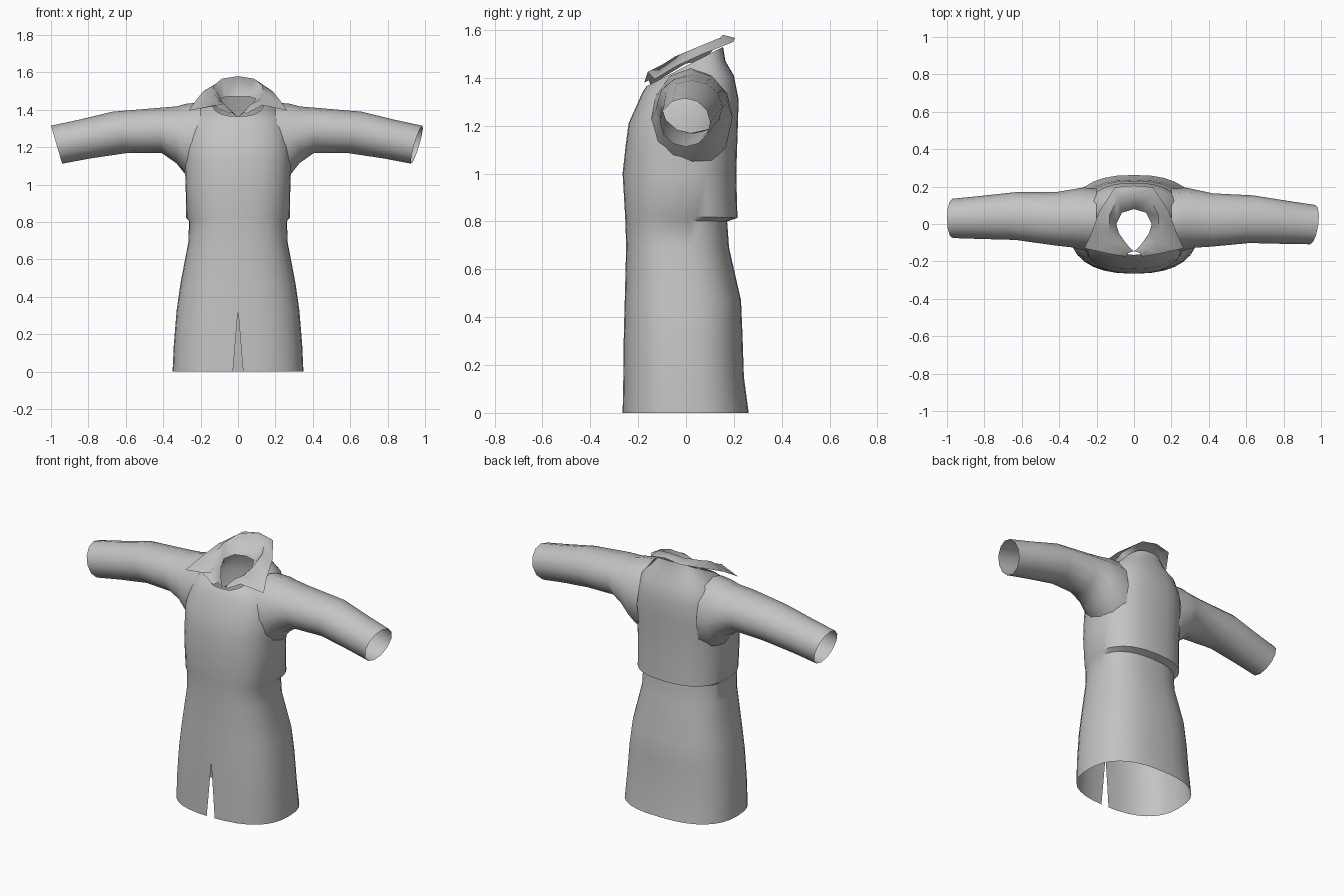
import bpy
import bmesh
from math import sin, cos, pi, radians

if "Cube" in bpy.data.objects:
    bpy.data.objects.remove(bpy.data.objects["Cube"])

COLOUR = (0.55, 0.55, 0.55, 1)
cloth = bpy.data.materials.new("grey cloth")
cloth.use_nodes = True
cloth.diffuse_color = COLOUR
shader = cloth.node_tree.nodes["Principled BSDF"]
shader.inputs["Base Color"].default_value = COLOUR
shader.inputs["Roughness"].default_value = 0.8


def loft(name, rows, angle=50):
    """Skin a list of equally long point rows into an open sheet of quads."""
    bm = bmesh.new()
    grid = [[bm.verts.new(p) for p in row] for row in rows]
    for low, high in zip(grid, grid[1:]):
        for i in range(len(low) - 1):
            bm.faces.new((low[i], low[i + 1], high[i + 1], high[i]))
    bmesh.ops.remove_doubles(bm, verts=bm.verts, dist=0.0005)
    mesh = bpy.data.meshes.new(name)
    bm.to_mesh(mesh)
    bm.free()
    mesh.materials.append(cloth)
    obj = bpy.data.objects.new(name, mesh)
    bpy.context.collection.objects.link(obj)
    bpy.ops.object.select_all(action='DESELECT')
    obj.select_set(True)
    bpy.context.view_layer.objects.active = obj
    bpy.ops.object.shade_smooth_by_angle(angle=radians(angle))
    return obj


def rounded(value, power):
    """Signed power, used for squarish ovals."""
    return (abs(value) ** power) * (1 if value >= 0 else -1)


# Coat body: front height, back height, half width, front y, back y
SLIT_TOP, SLIT_HALF = 0.33, 0.027
BODY = [
    (0, 0, 0.35, -0.265, 0.262),
    (0.15, 0.15, 0.343, -0.262, 0.242),
    (0.33, 0.33, 0.328, -0.26, 0.236),
    (0.47, 0.47, 0.308, -0.256, 0.23),
    (0.70, 0.69, 0.265, -0.25, 0.18),
    (0.81, 0.80, 0.262, -0.254, 0.172),
    (0.83, 0.815, 0.277, -0.255, 0.215),
    (1.00, 1.00, 0.28, -0.265, 0.21),
    (1.12, 1.12, 0.285, -0.252, 0.214),
    (1.21, 1.21, 0.285, -0.24, 0.217),
    (1.30, 1.31, 0.27, -0.20, 0.22),
    (1.34, 1.41, 0.24, -0.182, 0.20),
    (1.355, 1.47, 0.19, -0.172, 0.165),
    (1.365, 1.53, 0.14, -0.165, 0.155),
]


def body_ring(z_front, z_back, half, front, back, sides=32):
    ring = []
    for i in range(sides + 1):
        a = -pi / 2 + 2 * pi * i / sides
        x = half * rounded(cos(a), 0.8)
        t = (1 + rounded(sin(a), 0.8)) / 2
        # The sheet is left open at the front below the top of the slit
        if i in (0, sides):
            gap = SLIT_HALF * max(0, 1 - z_front / SLIT_TOP)
            x = gap if i == 0 else -gap
        ring.append((x, front + (back - front) * t,
                     z_front + (z_back - z_front) * t))
    return ring


loft("coat_body", [body_ring(*r) for r in BODY])

# Sleeves: top x, bottom x, top z, bottom z, front y, back y
SLEEVE = [
    (0.20, 0.20, 1.44, 1.00, -0.15, 0.19),
    (0.28, 0.27, 1.432, 1.04, -0.14, 0.195),
    (0.33, 0.33, 1.418, 1.115, -0.125, 0.185),
    (0.43, 0.41, 1.41, 1.17, -0.115, 0.17),
    (0.67, 0.60, 1.39, 1.168, -0.085, 0.17),
    (0.85, 0.79, 1.347, 1.14, -0.08, 0.15),
    (1.00, 0.94, 1.315, 1.112, -0.075, 0.135),
]


def sleeve(name, side, forward, skew, sides=12):
    rows = []
    for x_top, x_low, z_top, z_low, front, back in SLEEVE:
        row = []
        for i in range(sides + 1):
            a = side * 2 * pi * i / sides
            y = (front + back) / 2 + (back - front) / 2 * cos(a)
            t = (1 + sin(a)) / 2
            x = x_low + (x_top - x_low) * t
            reach = max(0, x - 0.3)
            x += skew * reach * (y - back)
            row.append((side * x, y - forward * reach,
                        z_low + (z_top - z_low) * t))
        rows.append(row)
    loft(name, rows)


sleeve("left_sleeve", 1, 0.05, 0.2)
sleeve("right_sleeve", -1, 0, 0)

# Collar, from centre back to centre front: neck edge, fold, outer edge
COLLAR = [
    ((0, 0.08, 1.47), (0, 0.155, 1.58), (0, 0.205, 1.567)),
    ((0.065, 0.06, 1.47), (0.085, 0.14, 1.567), (0.10, 0.197, 1.55)),
    ((0.095, 0, 1.46), (0.13, 0.05, 1.53), (0.185, 0.07, 1.50)),
    ((0.08, -0.05, 1.43), (0.135, -0.045, 1.49), (0.225, -0.04, 1.45)),
    ((0.045, -0.10, 1.40), (0.115, -0.10, 1.455), (0.265, -0.13, 1.395)),
    ((0.02, -0.13, 1.375), (0.07, -0.13, 1.43), (0.13, -0.16, 1.425)),
    ((0, -0.145, 1.36), (0.03, -0.155, 1.39), (0.045, -0.175, 1.38)),
]
mirrored = [[(-x, y, z) for x, y, z in s] for s in reversed(COLLAR[1:])]
loft("collar", list(zip(*(mirrored + COLLAR))), 70)
